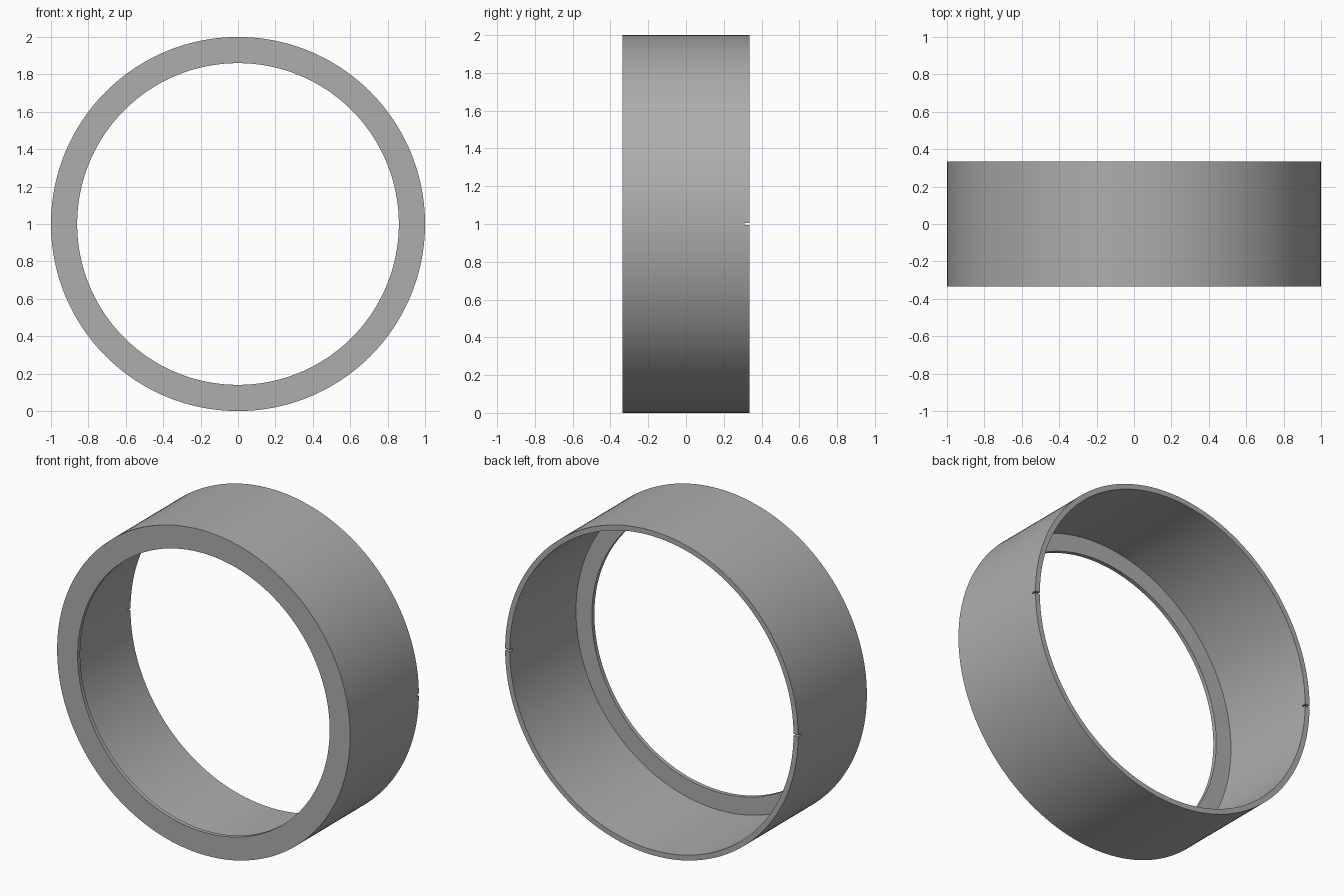
import bpy, bmesh, math
from mathutils import Matrix, Vector

if "Cube" in bpy.data.objects:
    bpy.data.objects.remove(bpy.data.objects["Cube"])

HALF = 0.335      # half the ring width
SEGMENTS = 180

grey = bpy.data.materials.new("plain grey")
grey.diffuse_color = (0.42, 0.42, 0.42, 1)
grey.use_nodes = True
grey.node_tree.nodes["Principled BSDF"].inputs["Base Color"].default_value = grey.diffuse_color

# Cross-section (radius, y): thin wall with an inward lip at the front
profile = [(1.0, -HALF), (1.0, HALF), (0.968, HALF),
           (0.968, -HALF + 0.025), (0.86, -HALF + 0.025), (0.86, -HALF)]

# Spin the cross-section around the y axis
bm = bmesh.new()
rings = []
for i in range(SEGMENTS):
    a = 2 * math.pi * (i + 0.5) / SEGMENTS
    rings.append([bm.verts.new((r * math.cos(a), y, 1 + r * math.sin(a)))
                  for r, y in profile])
n = len(profile)
for i in range(SEGMENTS):
    p, q = rings[i], rings[(i + 1) % SEGMENTS]
    for j in range(n):
        k = (j + 1) % n
        bm.faces.new((p[j], p[k], q[k], q[j]))
bmesh.ops.recalc_face_normals(bm, faces=bm.faces)
mesh = bpy.data.meshes.new("lipped_ring")
bm.to_mesh(mesh)
bm.free()
mesh.materials.append(grey)
ring = bpy.data.objects.new("lipped_ring", mesh)
bpy.context.collection.objects.link(ring)

# Cutter for the two small notches in the back rim
bm = bmesh.new()
for side in (-1, 1):
    bmesh.ops.create_cube(bm, size=1, matrix=Matrix.LocRotScale(
        Vector((side, HALF, 1)), None, Vector((0.2, 0.05, 0.012))))
cut_mesh = bpy.data.meshes.new("notch_cutter")
bm.to_mesh(cut_mesh)
bm.free()
cut_mesh.materials.append(grey)
cutter = bpy.data.objects.new("notch_cutter", cut_mesh)
bpy.context.collection.objects.link(cutter)
cutter.hide_render = True

# Cut the notches, then shade smooth with sharp rims
bpy.context.view_layer.objects.active = ring
ring.select_set(True)
mod = ring.modifiers.new("notches", 'BOOLEAN')
mod.operation = 'DIFFERENCE'
mod.solver = 'EXACT'
mod.object = cutter
bpy.ops.object.modifier_apply(modifier=mod.name)
bpy.data.objects.remove(cutter)
bpy.ops.object.shade_smooth_by_angle(angle=math.radians(30))
